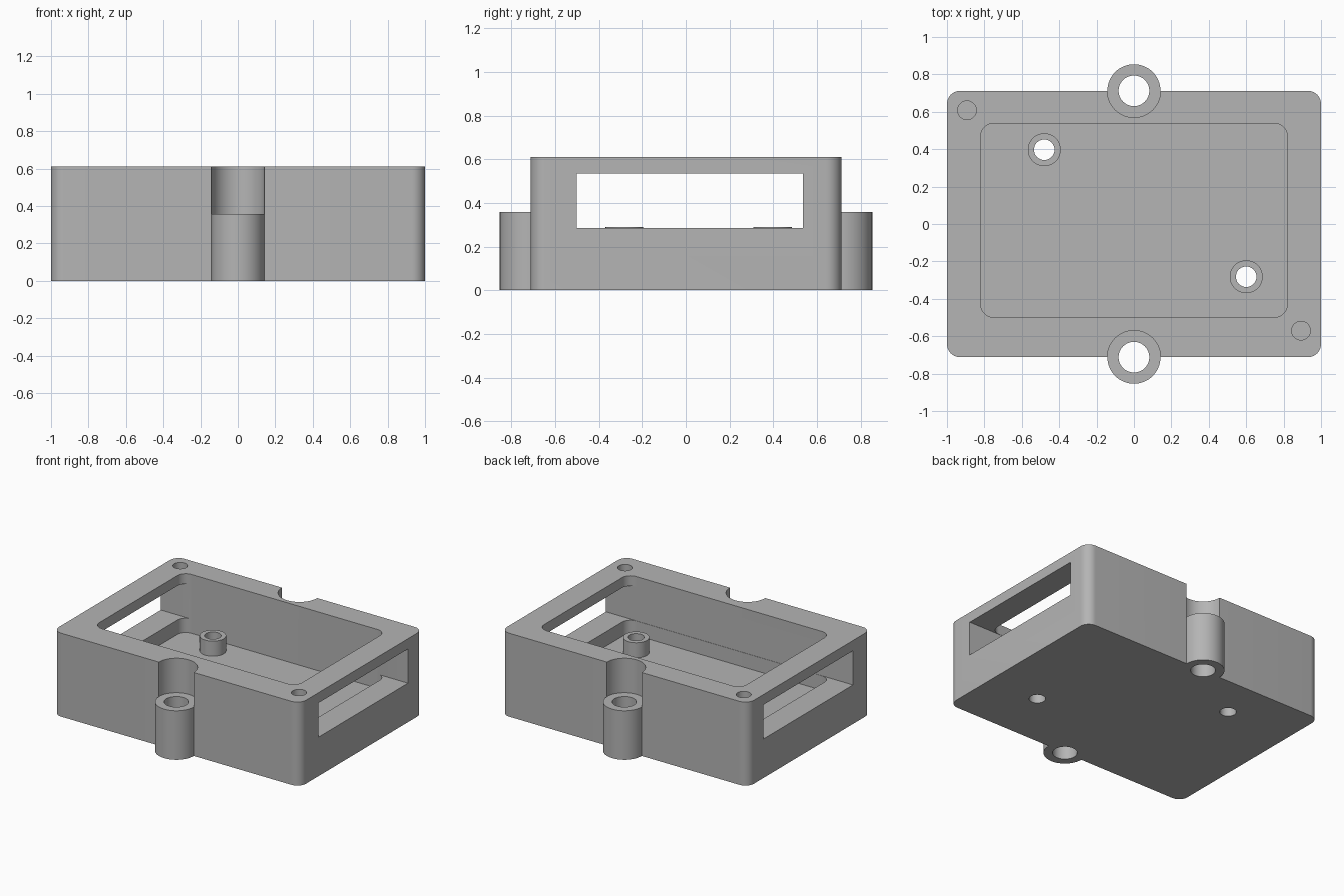
import bpy, bmesh, math
from mathutils import Matrix, Vector

if "Cube" in bpy.data.objects:
    bpy.data.objects.remove(bpy.data.objects["Cube"], do_unlink=True)

grey = bpy.data.materials.new("plain_grey")
colour = (0.46, 0.46, 0.46, 1)
grey.diffuse_color = colour
grey.use_nodes = True
grey.node_tree.nodes["Principled BSDF"].inputs["Base Color"].default_value = colour


def finish(name, bm):
    mesh = bpy.data.meshes.new(name)
    bm.to_mesh(mesh)
    bm.free()
    mesh.materials.append(grey)
    obj = bpy.data.objects.new(name, mesh)
    bpy.context.collection.objects.link(obj)
    return obj


def box(name, low, high, radius=0):
    """Box between two corners, with optionally rounded upright edges."""
    low, high = Vector(low), Vector(high)
    bm = bmesh.new()
    bmesh.ops.create_cube(bm, size=1, matrix=Matrix.Translation((low + high) / 2)
                          @ Matrix.Diagonal((*(high - low), 1)))
    if radius:
        upright = [e for e in bm.edges
                   if abs(e.verts[0].co.z - e.verts[1].co.z) > 1e-4]
        bmesh.ops.bevel(bm, geom=upright, offset=radius, segments=10,
                        profile=0.5, affect='EDGES')
    return finish(name, bm)


def cylinder(name, x, y, radius, bottom, top):
    bm = bmesh.new()
    bmesh.ops.create_cone(bm, cap_ends=True, segments=64, radius1=radius,
                          radius2=radius, depth=top - bottom,
                          matrix=Matrix.Translation((x, y, (bottom + top) / 2)))
    return finish(name, bm)


def combine(target, tool, operation):
    """Apply a boolean and discard the tool."""
    tool.hide_render = True
    mod = target.modifiers.new(tool.name, 'BOOLEAN')
    mod.operation = operation
    mod.solver = 'EXACT'
    mod.object = tool
    bpy.context.view_layer.objects.active = target
    bpy.ops.object.modifier_apply(modifier=mod.name)
    bpy.data.objects.remove(tool, do_unlink=True)


HEIGHT = 0.61
BOSS_Y = 0.712
STANDOFFS = [(-0.48, 0.397), (0.6, -0.282)]
SCREWS = [(-0.893, 0.608), (0.893, -0.57)]

# Outer shell
body = box("enclosure_body", (-1, -BOSS_Y, 0), (1, BOSS_Y, HEIGHT), 0.07)

# Mounting bosses, with clearance above for the screw heads
for y in (-BOSS_Y, BOSS_Y):
    combine(body, cylinder("mounting_boss", 0, y, 0.142, 0, 0.8), 'UNION')
    combine(body, cylinder("head_clearance", 0, y, 0.1425, 0.358, 1), 'DIFFERENCE')
    combine(body, cylinder("boss_hole", 0, y, 0.082, -0.2, 1), 'DIFFERENCE')

# Open pocket and the slot running through both ends
combine(body, box("pocket", (-0.82, -0.499, 0.18), (0.82, 0.538, 1), 0.07), 'DIFFERENCE')
combine(body, box("end_slot", (-1.2, -0.501, 0.285), (1.2, 0.535, 0.535)), 'DIFFERENCE')

# Drilled standoffs on the pocket floor
for x, y in STANDOFFS:
    combine(body, cylinder("standoff", x, y, 0.088, 0.1, 0.29), 'UNION')
    combine(body, cylinder("standoff_hole", x, y, 0.055, -0.2, 0.8), 'DIFFERENCE')

# Blind lid screw holes in two corners
for x, y in SCREWS:
    combine(body, cylinder("lid_screw_hole", x, y, 0.05, 0.3, 1), 'DIFFERENCE')

bpy.ops.object.select_all(action='DESELECT')
body.select_set(True)
bpy.context.view_layer.objects.active = body
bpy.ops.object.shade_smooth_by_angle(angle=math.radians(30))
